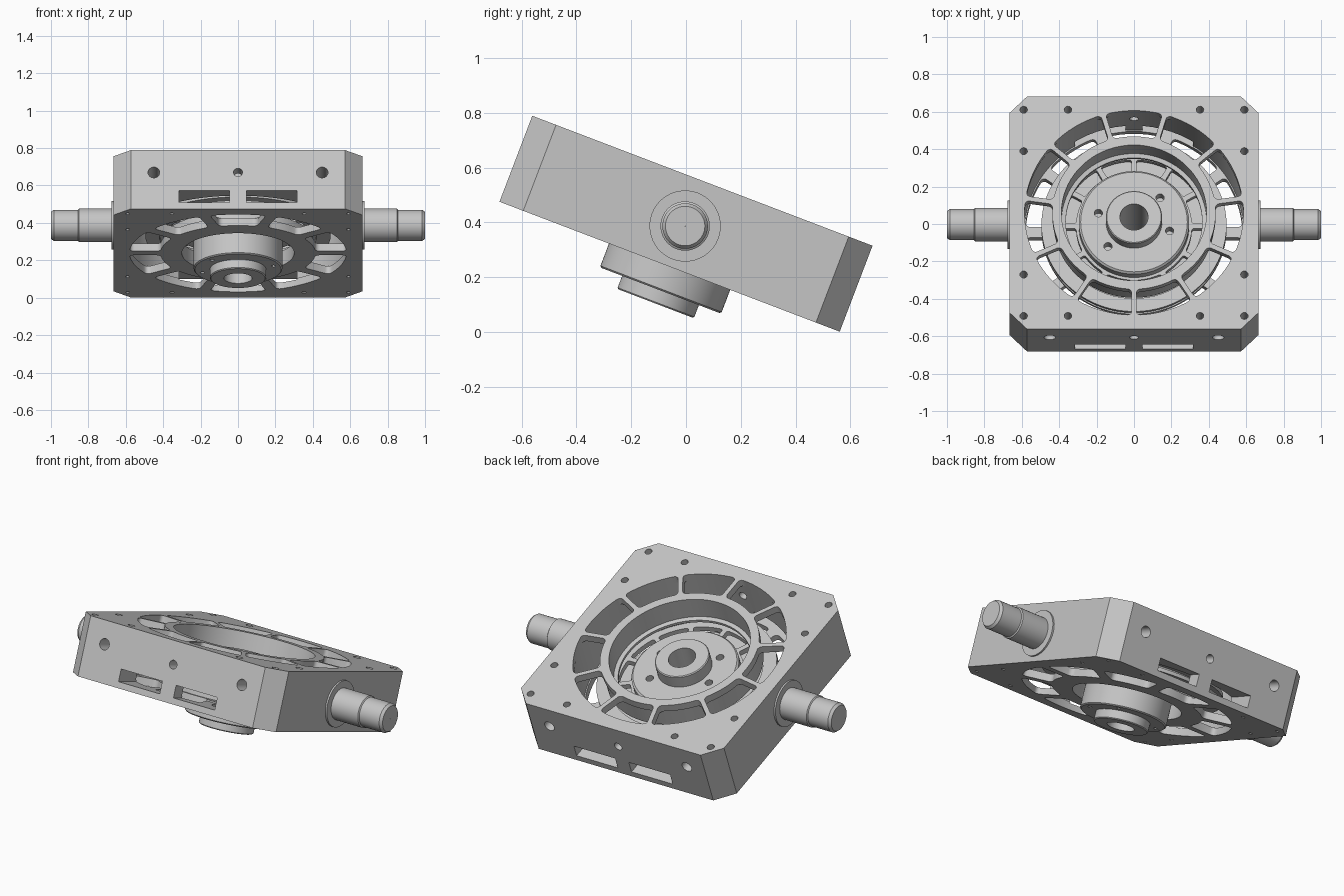
import bpy, bmesh, math
from math import pi, cos, sin, asin, radians
from mathutils import Matrix

TILT = Matrix.Translation((0, 0, 0.395)) @ Matrix.Rotation(radians(-20.9), 4, 'X')
HALF, THICK = 0.665, 0.168

cube = bpy.data.objects.get("Cube")
if cube:
    bpy.data.objects.remove(cube, do_unlink=True)

steel = bpy.data.materials.new("light_grey_metal")
steel.use_nodes = True
GREY = (0.56, 0.56, 0.56, 1)
steel.diffuse_color = GREY
steel.node_tree.nodes["Principled BSDF"].inputs["Base Color"].default_value = GREY


def make(name, bm):
    """Turn a bmesh into a tilted grey object."""
    bmesh.ops.recalc_face_normals(bm, faces=bm.faces)
    mesh = bpy.data.meshes.new(name)
    bm.to_mesh(mesh)
    bm.free()
    mesh.materials.append(steel)
    ob = bpy.data.objects.new(name, mesh)
    bpy.context.collection.objects.link(ob)
    ob.matrix_world = TILT
    return ob


def select(ob):
    bpy.ops.object.select_all(action='DESELECT')
    ob.select_set(True)
    bpy.context.view_layer.objects.active = ob


def smooth(ob):
    select(ob)
    bpy.ops.object.shade_smooth_by_angle(angle=radians(30))


def cut(ob, bm):
    """Subtract a bmesh from an object."""
    cutter = make("cutter", bm)
    cutter.hide_render = True
    mod = ob.modifiers.new("cut", 'BOOLEAN')
    mod.operation, mod.solver, mod.object = 'DIFFERENCE', 'EXACT', cutter
    select(ob)
    bpy.ops.object.modifier_apply(modifier=mod.name)
    bpy.data.objects.remove(cutter, do_unlink=True)


def prism(bm, points, z0, z1):
    """Extrude a flat outline from z0 to z1; returns its bottom vertices."""
    verts = [bm.verts.new((x, y, z0)) for x, y in points]
    face = bm.faces.new(verts)
    new = bmesh.ops.extrude_face_region(bm, geom=[face], use_keep_orig=True)
    for v in new["geom"]:
        if isinstance(v, bmesh.types.BMVert):
            v.co.z = z1
    return verts


def lathe(bm, profile, steps=72):
    """Revolve a closed (radius, z) outline around z."""
    rings = []
    for i in range(steps):
        a = 2 * pi * i / steps
        rings.append([bm.verts.new((r * cos(a), r * sin(a), z)) for r, z in profile])
    n = len(profile)
    for i in range(steps):
        p, q = rings[i], rings[(i + 1) % steps]
        for j in range(n):
            k = (j + 1) % n
            bm.faces.new((p[j], q[j], q[k], p[k]))


def ring(bm, r0, r1, z0, z1):
    lathe(bm, [(r0, z0), (r1, z0), (r1, z1), (r0, z1)])


def cylinder(bm, centre, r, depth, axis='Z', seg=24):
    turn = Matrix.Rotation(pi / 2, 4, 'X') if axis == 'Y' else Matrix()
    bmesh.ops.create_cone(bm, cap_ends=True, segments=seg, radius1=r, radius2=r,
                          depth=depth, matrix=Matrix.Translation(centre) @ turn)


def box(bm, centre, size):
    bmesh.ops.create_cube(bm, size=1, matrix=Matrix.Translation(centre)
                          @ Matrix.Diagonal((*size, 1)))


def windows(bm, count, spoke_angle, r0, r1, half_spoke, z0, z1, corner):
    """Rounded ring-sector openings that leave parallel-sided spokes."""
    steps = 8
    for k in range(count):
        mid = spoke_angle + (k + 0.5) * 2 * pi / count
        pts = []
        for r, way in ((r0, -1), (r1, 1)):
            h = pi / count - asin(half_spoke / r)
            for i in range(steps + 1):
                a = mid + way * h * (2 * i / steps - 1)
                pts.append((r * cos(a), r * sin(a)))
        verts = prism(bm, pts, z0, z1)
        edges = []
        for i in (0, steps, steps + 1, 2 * steps + 1):
            edges += [e for e in verts[i].link_edges
                      if abs(e.verts[0].co.z - e.verts[1].co.z) > 0.01]
        bmesh.ops.bevel(bm, geom=edges, offset=corner, segments=4, profile=0.5,
                        affect='EDGES', clamp_overlap=True)


# Housing block with clipped corners
c = HALF - 0.093
outline = [(c, -HALF), (HALF, -c), (HALF, c), (c, HALF),
           (-c, HALF), (-HALF, c), (-HALF, -c), (-c, -HALF)]
bm = bmesh.new()
prism(bm, outline, -THICK, THICK)
housing = make("housing", bm)

# Round cavity, then the open centres of both end plates
bm = bmesh.new()
cylinder(bm, (0, 0, 0), 0.587, 0.25, seg=72)
cut(housing, bm)
bm = bmesh.new()
cylinder(bm, (0, 0, 0.2), 0.388, 0.25, seg=72)
cylinder(bm, (0, 0, -0.2), 0.30, 0.25, seg=72)
cut(housing, bm)

# Spoked windows: eleven above, ten below
bm = bmesh.new()
windows(bm, 11, -pi / 2, 0.437, 0.585, 0.013, 0.09, 0.25, 0.022)
windows(bm, 10, 0, 0.415, 0.58, 0.03, -0.25, -0.09, 0.035)
cut(housing, bm)

# Screw holes and side slots
bm = bmesh.new()
for sx in (-1, 1):
    for sy in (-1, 1):
        for x, y in ((0.59, 0.59), (0.353, 0.59), (0.59, 0.353)):
            cylinder(bm, (sx * x, sy * y, THICK), 0.02, 0.2, seg=16)
            cylinder(bm, (sx * x, sy * y, -THICK), 0.011, 0.06, seg=12)
        cylinder(bm, (sx * 0.45, sy * HALF, 0.04), 0.031, 0.32, 'Y')
        box(bm, (sx * 0.18, sy * 0.58, -0.098), (0.27, 0.3, 0.07))
for sy in (-1, 1):
    cylinder(bm, (0, sy * 0.62, 0.04), 0.024, 0.2, 'Y')
cut(housing, bm)
smooth(housing)

# Collar tube hanging below the upper ring, with a small lip at its foot
bm = bmesh.new()
lathe(bm, [(0.388, 0.13), (0.388, 0.04), (0.365, 0.035), (0.365, 0.02),
           (0.43, 0.02), (0.43, 0.13)])
smooth(make("upper_collar", bm))

# Low collar around the lower opening
bm = bmesh.new()
ring(bm, 0.30, 0.40, -0.13, -0.085)
smooth(make("lower_collar", bm))

# Slotted rotor web and its two outer plates
bm = bmesh.new()
ring(bm, 0.22, 0.44, -0.06, -0.03)
web = make("rotor_web", bm)
bm = bmesh.new()
windows(bm, 12, 0, 0.31, 0.38, 0.014, -0.1, 0.02, 0.012)
cut(web, bm)
smooth(web)
for label, z in (("lower", -0.075), ("upper", -0.035)):
    bm = bmesh.new()
    ring(bm, 0.42, 0.495, z, z + 0.02)
    smooth(make(label + "_rotor_plate", bm))

# Central hub with bosses at both ends and a through bore
bm = bmesh.new()
lathe(bm, [(0.075, 0.105), (0.145, 0.105), (0.15, 0.1), (0.15, 0.03),
           (0.285, 0.03), (0.295, 0.02), (0.295, -0.04), (0.237, -0.04),
           (0.237, -0.255), (0.23, -0.261), (0.15, -0.261),
           (0.15, -0.307), (0.145, -0.312), (0.075, -0.312)])
hub = make("hub", bm)
bm = bmesh.new()
for deg in (45, 165, 225, 345):
    a = radians(deg)
    x, y = 0.197 * cos(a), 0.197 * sin(a)
    cylinder(bm, (x, y, 0.03), 0.022, 0.12, seg=16)
    cylinder(bm, (x, y, -0.261), 0.012, 0.06, seg=12)
cut(hub, bm)
smooth(hub)

# Side trunnions, set slightly low: flange, thick shaft, chamfered stepped end
for label, side in (("left", 1), ("right", -1)):
    bm = bmesh.new()
    prof = [(0.001, 0.63), (0.13, 0.63), (0.13, 0.675), (0.09, 0.675),
            (0.09, 0.85), (0.083, 0.855), (0.083, 0.985), (0.072, 1.0), (0.001, 1.0)]
    lathe(bm, prof, 48)
    bm.transform(Matrix.Translation((0, 0, -0.009)) @ Matrix.Rotation(side * pi / 2, 4, 'Y'))
    smooth(make(label + "_trunnion", bm))
